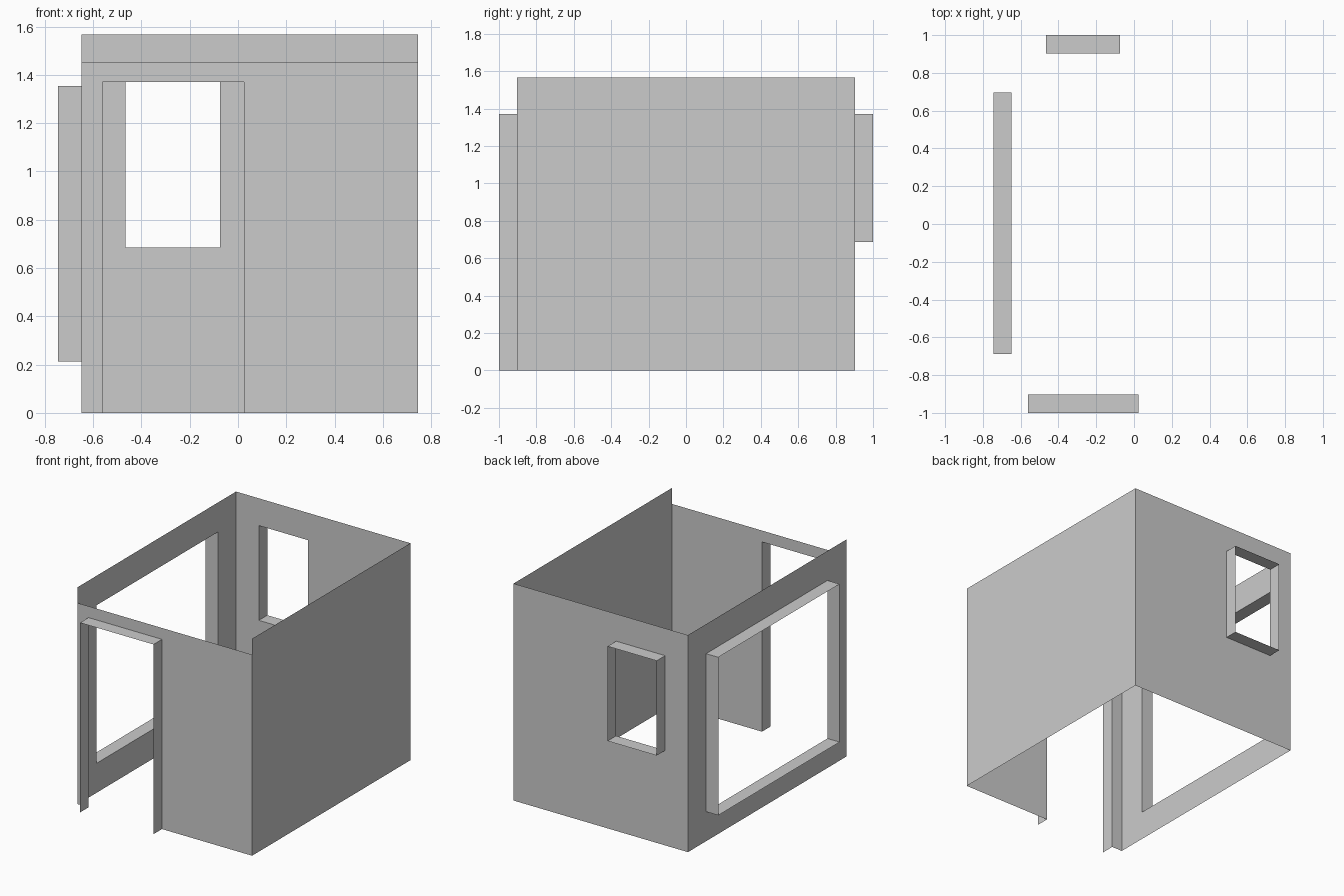
import bpy
import bmesh
from math import radians

if "Cube" in bpy.data.objects:
    bpy.data.objects.remove(bpy.data.objects["Cube"])

FRAME_DEPTH = 0.097


def wall(name, turn, dist, u0, u1, height, hole=None):
    """Thin wall facing -y at y = -dist, turned about z; hole = (u0, u1, z0, z1) gets an outward frame."""
    bm = bmesh.new()
    verts = {}

    def vert(u, z, out=0.0):
        key = (u, z, out)
        if key not in verts:
            verts[key] = bm.verts.new((u, -dist - out, z))
        return verts[key]

    us, zs = [u0, u1], [0.0, height]
    if hole:
        us = sorted({*us, *hole[:2]})
        zs = sorted({*zs, *hole[2:]})

    # wall panels around the opening
    for a, b in zip(us, us[1:]):
        for c, d in zip(zs, zs[1:]):
            if hole != (a, b, c, d):
                bm.faces.new((vert(a, c), vert(b, c), vert(b, d), vert(a, d)))

    # projecting frame; a doorway that reaches the floor has no sill
    if hole:
        a, b, c, d = hole
        path = [(b, c), (b, d), (a, d), (a, c)]
        if c > 0:
            path.append((b, c))
        for p, q in zip(path, path[1:]):
            bm.faces.new((vert(*p), vert(*q),
                          vert(*q, FRAME_DEPTH), vert(*p, FRAME_DEPTH)))

    mesh = bpy.data.meshes.new(name)
    bm.to_mesh(mesh)
    bm.free()
    obj = bpy.data.objects.new(name, mesh)
    obj.rotation_euler.z = radians(turn)
    bpy.context.collection.objects.link(obj)


# lower front wall with doorway, solid right wall, two walls with windows
wall("front_wall_with_doorway", 0, 0.903, -0.648, 0.745, 1.452, (-0.562, 0.025, 0.0, 1.37))
wall("right_wall", 90, 0.745, -0.903, 0.903, 1.567)
wall("back_wall_with_window", 180, 0.903, -0.745, 0.648, 1.567, (0.074, 0.466, 0.686, 1.37))
wall("left_wall_with_window", 270, 0.648, -0.903, 0.903, 1.567, (-0.696, 0.688, 0.213, 1.354))
